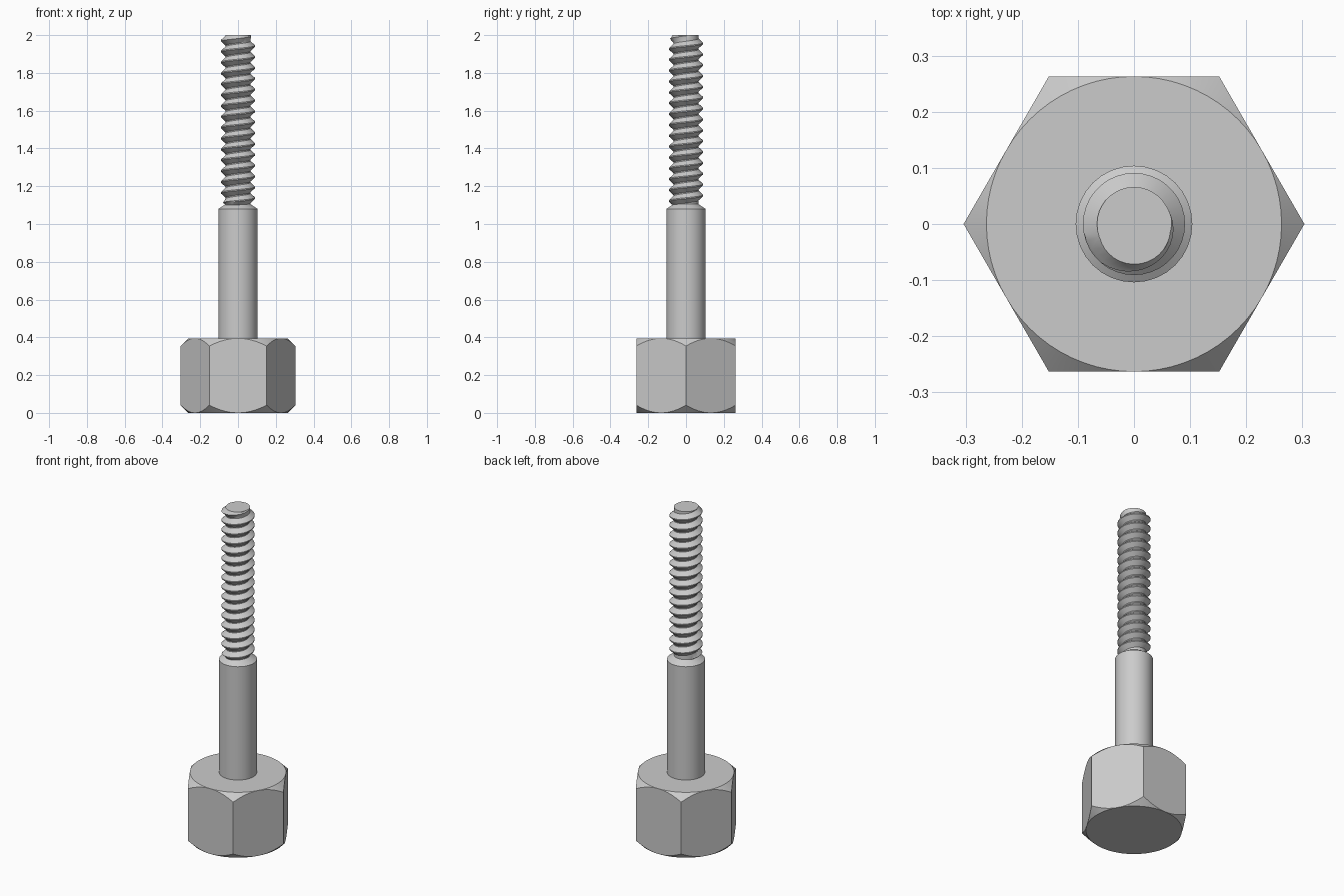
import bpy, bmesh
from math import sin, cos, pi, tau
from mathutils import Vector

cube = bpy.data.objects.get("Cube")
if cube:
    bpy.data.objects.remove(cube, do_unlink=True)

COLOUR = (0.6, 0.6, 0.6, 1)
steel = bpy.data.materials.new("plain grey steel")
steel.use_nodes = True
steel.diffuse_color = COLOUR
steel.node_tree.nodes["Principled BSDF"].inputs["Base Color"].default_value = COLOUR

APOTHEM, HEAD_H = 0.263, 0.395
SHANK_R, SHANK_TOP = 0.104, 1.08
ROOT_R, CREST_R, PITCH = 0.066, 0.091, 0.0575
THREAD_BASE, TOP = 1.105, 2.0


def finish(name, bm, angle):
    """Turn a bmesh into a named steel object with sharp edges kept."""
    bmesh.ops.remove_doubles(bm, verts=bm.verts, dist=1e-5)
    bmesh.ops.recalc_face_normals(bm, faces=bm.faces)
    mesh = bpy.data.meshes.new(name)
    bm.to_mesh(mesh)
    bm.free()
    mesh.materials.append(steel)
    obj = bpy.data.objects.new(name, mesh)
    bpy.context.collection.objects.link(obj)
    bpy.ops.object.select_all(action='DESELECT')
    obj.select_set(True)
    bpy.context.view_layer.objects.active = obj
    bpy.ops.object.shade_smooth_by_angle(angle=angle)
    return obj


def loft(bm, rings):
    """Skin closed rings of points and cap both ends."""
    rows = [[bm.verts.new(p) for p in ring] for ring in rings]
    n = len(rows[0])
    for a, b in zip(rows, rows[1:]):
        for i in range(n):
            k = (i + 1) % n
            bm.faces.new((a[i], a[k], b[k], b[i]))
    bm.faces.new(rows[0][::-1])
    bm.faces.new(rows[-1])


def polar(r, a, z):
    return Vector((r * cos(a), r * sin(a), z))


# Hex head: the corners are turned off by a cone at both ends
angles = [tau * i / 72 for i in range(72)]
hex_r = [APOTHEM / cos((a % (pi / 3)) - pi / 6) for a in angles]
bm = bmesh.new()
loft(bm, [
    [polar(APOTHEM, a, 0) for a in angles],
    [polar(r, a, r - APOTHEM) for a, r in zip(angles, hex_r)],
    [polar(r, a, HEAD_H - r + APOTHEM) for a, r in zip(angles, hex_r)],
    [polar(APOTHEM, a, HEAD_H) for a in angles],
])
finish("hex_head", bm, pi / 7)

# Plain shank with its conical shoulder
bm = bmesh.new()
profile = [(SHANK_R, HEAD_H - 0.01), (SHANK_R, SHANK_TOP), (ROOT_R, THREAD_BASE)]
loft(bm, [[polar(r, tau * i / 32, z) for i in range(32)] for r, z in profile])
finish("shank", bm, pi / 6)

# Right-handed thread: one pitch of profile swept along a helix
SEG = 36
section = [(0, ROOT_R), (0.1, ROOT_R), (0.5, CREST_R), (0.6, CREST_R), (1, ROOT_R)]
turns = int((TOP - THREAD_BASE) / PITCH) + 4
bm = bmesh.new()
previous = None
for i in range(turns * SEG + 1):
    row = []
    for t, r in section:
        z = THREAD_BASE + PITCH * (i / SEG - 2 + t)
        # taper the crest away at the tip and at the shoulder
        limit = ROOT_R + max(0, min(TOP - z, 2 * (z - THREAD_BASE)))
        row.append(bm.verts.new(polar(min(r, limit), tau * i / SEG, z)))
    if previous:
        for j in range(len(section) - 1):
            bm.faces.new((previous[j], row[j], row[j + 1], previous[j + 1]))
    previous = row
bmesh.ops.remove_doubles(bm, verts=bm.verts, dist=1e-5)

# Trim the sweep square at both ends and close it
for z, side in ((TOP, 1), (THREAD_BASE - 0.005, -1)):
    cut = bmesh.ops.bisect_plane(
        bm, geom=bm.verts[:] + bm.edges[:] + bm.faces[:], dist=1e-6,
        plane_co=(0, 0, z), plane_no=(0, 0, side), clear_outer=True)
    rim = [e for e in cut["geom_cut"] if isinstance(e, bmesh.types.BMEdge)]
    bmesh.ops.contextual_create(bm, geom=rim)
finish("threaded_rod", bm, pi / 6)
